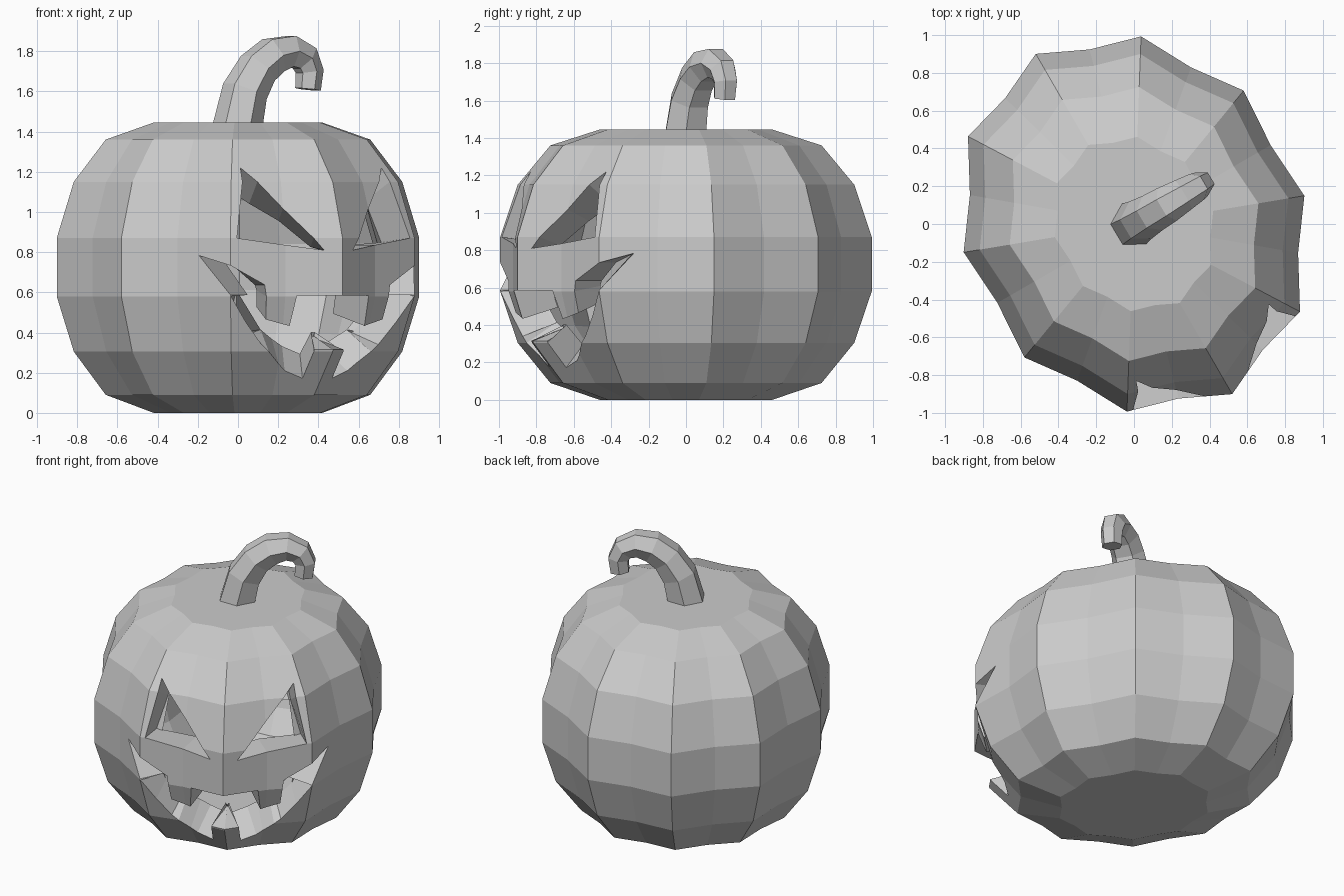
import bpy, bmesh, math
from mathutils import Vector

if "Cube" in bpy.data.objects:
    bpy.data.objects.remove(bpy.data.objects["Cube"], do_unlink=True)


def make_material(name, colour):
    mat = bpy.data.materials.new(name)
    mat.use_nodes = True
    mat.diffuse_color = colour
    mat.node_tree.nodes["Principled BSDF"].inputs["Base Color"].default_value = colour
    return mat


grey = make_material("plain grey", (0.6, 0.6, 0.6, 1))
cut_mark = make_material("cut marker", (0.6, 0.6, 0.6, 1))

# Horizontal axes of the carved face: forward, and across it
FORWARD = Vector((0.5, -math.sqrt(0.75), 0))
ACROSS = Vector((math.sqrt(0.75), 0.5, 0))
UP = Vector((0, 0, 1))


def add_object(name, bm, mats):
    bmesh.ops.recalc_face_normals(bm, faces=bm.faces)
    mesh = bpy.data.meshes.new(name)
    bm.to_mesh(mesh)
    bm.free()
    for mat in mats:
        mesh.materials.append(mat)
    obj = bpy.data.objects.new(name, mesh)
    bpy.context.collection.objects.link(obj)
    return obj


def loft(rings):
    """Join closed rings of points with quads and cap both ends."""
    bm = bmesh.new()
    loops = [[bm.verts.new(p) for p in ring] for ring in rings]
    n = len(loops[0])
    for a, b in zip(loops, loops[1:]):
        for i in range(n):
            j = (i + 1) % n
            bm.faces.new((a[i], a[j], b[j], b[i]))
    bm.faces.new(loops[0])
    bm.faces.new(loops[-1])
    return bm


# Ribbed body: ten ridges with shallow valleys on an oval plan
def body_ring(z, scale):
    ring = []
    for i in range(20):
        t = math.pi * i / 10
        r = scale * (0.928 if i % 2 else 1.0)
        ring.append(FORWARD * (1.04 * r * math.cos(t))
                    + ACROSS * (0.9 * r * math.sin(t)) + UP * z)
    return ring


profile = [(0, .465), (.09, .73), (.305, .906), (.58, 1),
           (.87, 1), (1.15, .906), (1.36, .73), (1.445, .465)]
body = add_object("pumpkin_body", loft([body_ring(z, s) for z, s in profile]),
                  [grey, cut_mark])


# Cutters for the eyes and mouth, as (across, height) outlines
def add_cutter(name, outline):
    rings = [[FORWARD * d + ACROSS * u + UP * z for u, z in outline]
             for d in (0.25, 1.5)]
    bm = loft(rings)
    for f in bm.faces:
        f.material_index = 1
    cutter = add_object(name, bm, [grey, cut_mark])
    cutter.hide_render = True
    mod = body.modifiers.new(name, 'BOOLEAN')
    mod.operation = 'DIFFERENCE'
    mod.solver = 'EXACT'
    mod.material_mode = 'INDEX'
    mod.object = cutter
    return cutter


eye = [(-.405, 1.22), (-.497, .87), (-.083, .81)]
half_mouth = [(-.206, .585), (-.215, .433), (-.335, .465), (-.36, .637),
              (-.616, .783), (-.526, .58), (-.43, .45), (-.335, .34),
              (-.18, .21), (-.085, .172), (-.085, .315)]
mirrored = lambda pts: [(-u, z) for u, z in reversed(pts)]
cutters = [add_cutter("eye_cutter_right", eye),
           add_cutter("eye_cutter_left", mirrored(eye)),
           add_cutter("mouth_cutter", half_mouth + mirrored(half_mouth))]

# Keep only the cut skin, then thicken it into a hollow shell
bpy.context.view_layer.update()
skin = bpy.data.meshes.new_from_object(
    body.evaluated_get(bpy.context.evaluated_depsgraph_get()))
body.modifiers.clear()
bm = bmesh.new()
bm.from_mesh(skin)
bmesh.ops.delete(bm, geom=[f for f in bm.faces if f.material_index == 1],
                 context='FACES')
bm.to_mesh(skin)
bm.free()
body.data = skin
skin.materials.clear()
skin.materials.append(grey)
for cutter in cutters:
    bpy.data.objects.remove(cutter, do_unlink=True)
bpy.data.materials.remove(cut_mark)
shell = body.modifiers.new("shell", 'SOLIDIFY')
shell.thickness = 0.2
shell.offset = -1

# Curled six-sided stem: (reach, height, radius)
path = [(0, 1.44, .125), (.04, 1.6, .115), (.115, 1.715, .105),
        (.205, 1.78, .1), (.305, 1.8, .088), (.385, 1.765, .078),
        (.415, 1.7, .07), (.405, 1.61, .064)]
lean = Vector((0.86, 0.51, 0))
side = Vector((-0.51, 0.86, 0))
rings = []
for i, (s, z, r) in enumerate(path):
    before, after = path[max(i - 1, 0)], path[min(i + 1, len(path) - 1)]
    tangent = Vector((after[0] - before[0], after[1] - before[1])).normalized()
    if i == 0:
        tangent = Vector((0, 1))
    normal = lean * tangent.y - UP * tangent.x
    centre = lean * s + UP * z
    rings.append([centre + r * (normal * math.cos(a) + side * math.sin(a))
                  for a in (math.radians(30 + 60 * k) for k in range(6))])
add_object("stem", loft(rings), [grey])
